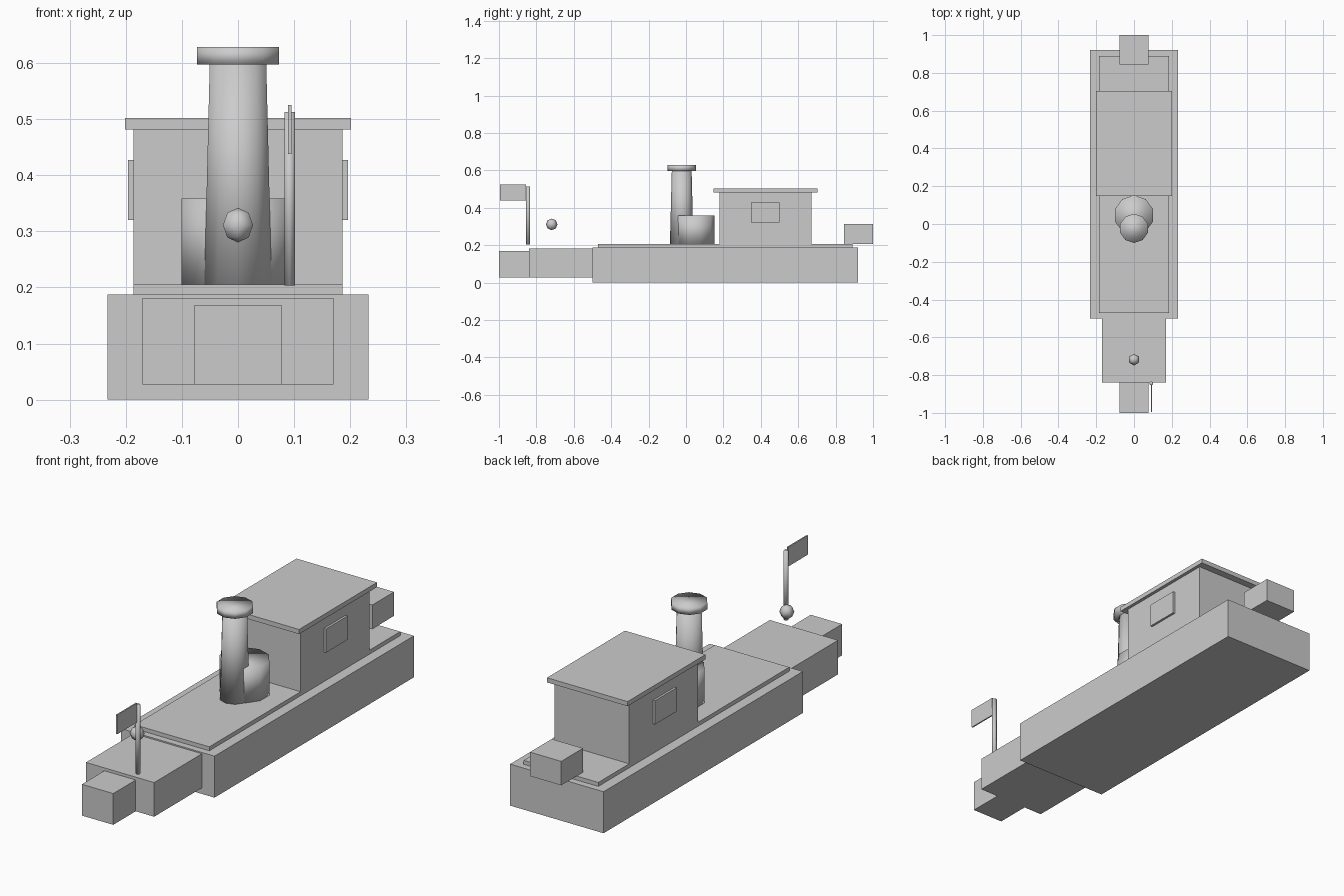
import bpy, bmesh, math

if "Cube" in bpy.data.objects:
    bpy.data.objects.remove(bpy.data.objects["Cube"])


def finish(name, bm, smooth=False):
    bmesh.ops.recalc_face_normals(bm, faces=bm.faces[:])
    for f in bm.faces:
        f.smooth = smooth
    me = bpy.data.meshes.new(name)
    bm.to_mesh(me)
    bm.free()
    ob = bpy.data.objects.new(name, me)
    bpy.context.collection.objects.link(ob)
    return ob


def box(name, x0, x1, y0, y1, z0, z1):
    bm = bmesh.new()
    bmesh.ops.create_cube(bm, size=1)
    for v in bm.verts:
        v.co.x = (x0 + x1) / 2 + v.co.x * (x1 - x0)
        v.co.y = (y0 + y1) / 2 + v.co.y * (y1 - y0)
        v.co.z = (z0 + z1) / 2 + v.co.z * (z1 - z0)
    return finish(name, bm)


def centred_box(name, half_width, y0, y1, z0, z1):
    return box(name, -half_width, half_width, y0, y1, z0, z1)


def lathe(name, x, y, profile, sides):
    """Closed round part from (radius, z) pairs, first corner on +y."""
    bm = bmesh.new()
    rings = []
    for r, z in profile:
        if r == 0:
            rings.append([bm.verts.new((x, y, z))] * sides)
            continue
        ring = []
        for i in range(sides):
            a = 2 * math.pi * i / sides
            ring.append(bm.verts.new((x + r * math.sin(a), y + r * math.cos(a), z)))
        rings.append(ring)
    for lo, hi in zip(rings, rings[1:]):
        for i in range(sides):
            j = (i + 1) % sides
            bm.faces.new(list(dict.fromkeys((lo[i], lo[j], hi[j], hi[i]))))
    for end in (rings[0], rings[-1]):
        if end[0] is not end[1]:
            bm.faces.new(end)
    return finish(name, bm, smooth=True)


# Hull, stepped bow and deck
centred_box("hull", 0.233, -0.50, 0.92, 0, 0.187)
centred_box("bow", 0.17, -0.84, -0.50, 0.027, 0.181)
centred_box("bow_tip", 0.078, -1.0, -0.84, 0.027, 0.168)
centred_box("deck", 0.186, -0.47, 0.89, 0.187, 0.205)
centred_box("stern_box", 0.078, 0.845, 1.0, 0.205, 0.313)

# Cabin with roof and a window on each side
centred_box("cabin", 0.186, 0.18, 0.67, 0.205, 0.481)
centred_box("cabin_roof", 0.201, 0.148, 0.703, 0.481, 0.502)
for side, x0, x1 in (("left", -0.196, -0.186), ("right", 0.186, 0.196)):
    box("window_" + side, x0, x1, 0.347, 0.50, 0.32, 0.427)

# Boiler and tapered funnel
lathe("boiler", 0, 0.046, [(0.106, 0.205), (0.106, 0.358)], 10)
lathe("funnel", 0, -0.023, [(0.063, 0.205), (0.053, 0.597)], 10)
lathe("funnel_cap", 0, -0.023, [(0.077, 0.597), (0.077, 0.628)], 10)

# Bow lamp
lamp = [(0.031 * math.sin(math.pi * i / 4) if 0 < i < 4 else 0,
         0.311 - 0.031 * math.cos(math.pi * i / 4)) for i in range(5)]
lathe("bow_lamp", 0, -0.718, lamp, 6)

# Flag
lathe("flag_pole", 0.092, -0.844, [(0.011, 0.203), (0.011, 0.513)], 6)
box("flag", 0.089, 0.095, -0.995, -0.855, 0.438, 0.525)
